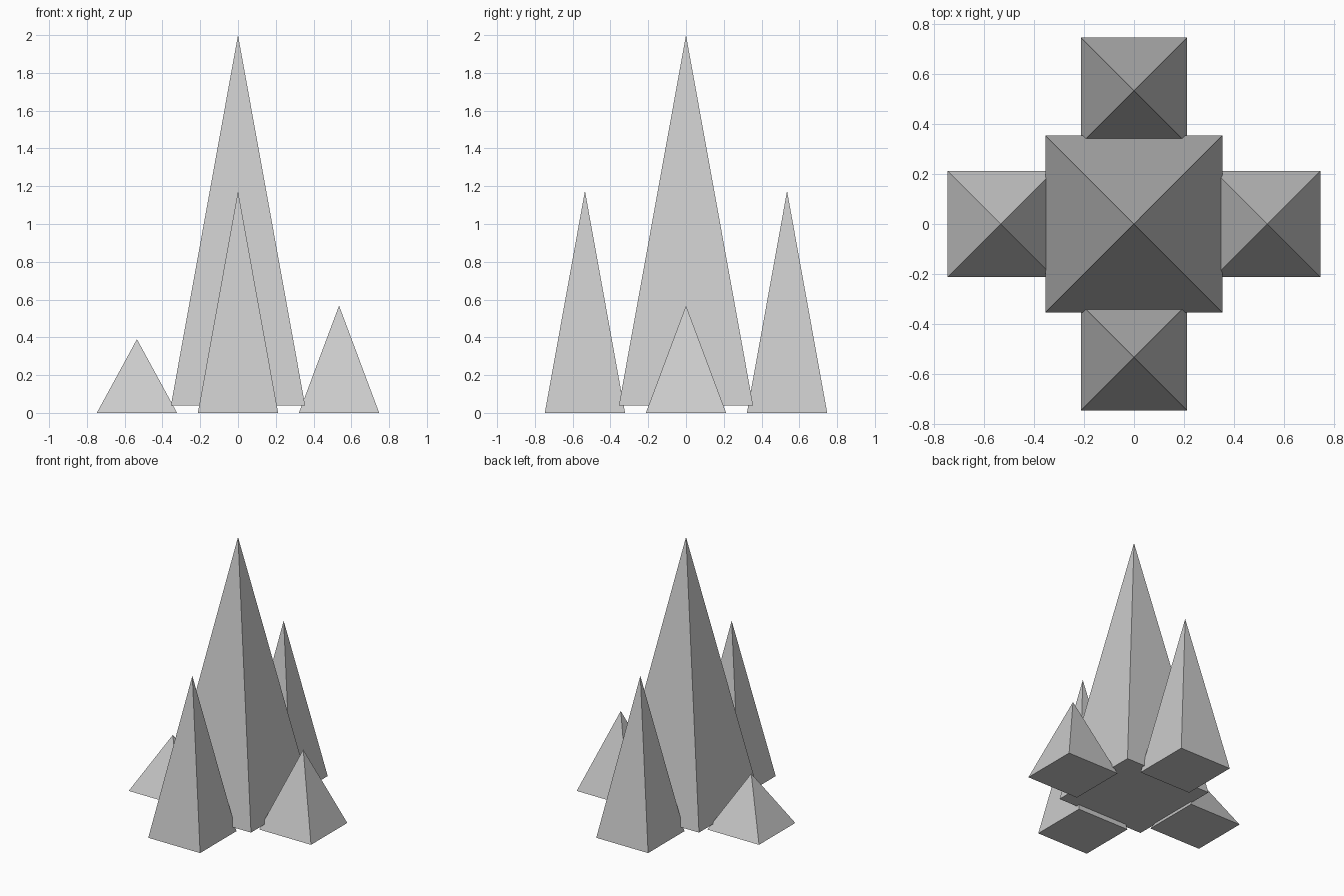
import bpy
import math

if "Cube" in bpy.data.objects:
    bpy.data.objects.remove(bpy.data.objects["Cube"])


def pyramid(name, x, y, half, z0, z1):
    """Square pyramid with sides parallel to the axes and a closed base."""
    h = z1 - z0
    bpy.ops.mesh.primitive_cone_add(
        vertices=4, radius1=half * math.sqrt(2), radius2=0, depth=h,
        location=(x, y, z0 + h / 2), rotation=(0, 0, math.pi / 4))
    obj = bpy.context.object
    obj.name = name
    bpy.ops.object.transform_apply(location=False, rotation=True, scale=True)
    return obj


# Tall central spire, its base slightly raised
pyramid("central_spire", 0, 0, 0.355, 0.04, 2.0)

# Four smaller spires around it
D, HALF = 0.535, 0.2125
for name, dx, dy, top in [("front_spire", 0, -1, 1.175),
                          ("back_spire", 0, 1, 1.175),
                          ("right_spire", 1, 0, 0.568),
                          ("left_spire", -1, 0, 0.39)]:
    pyramid(name, dx * D, dy * D, HALF, 0, top)
